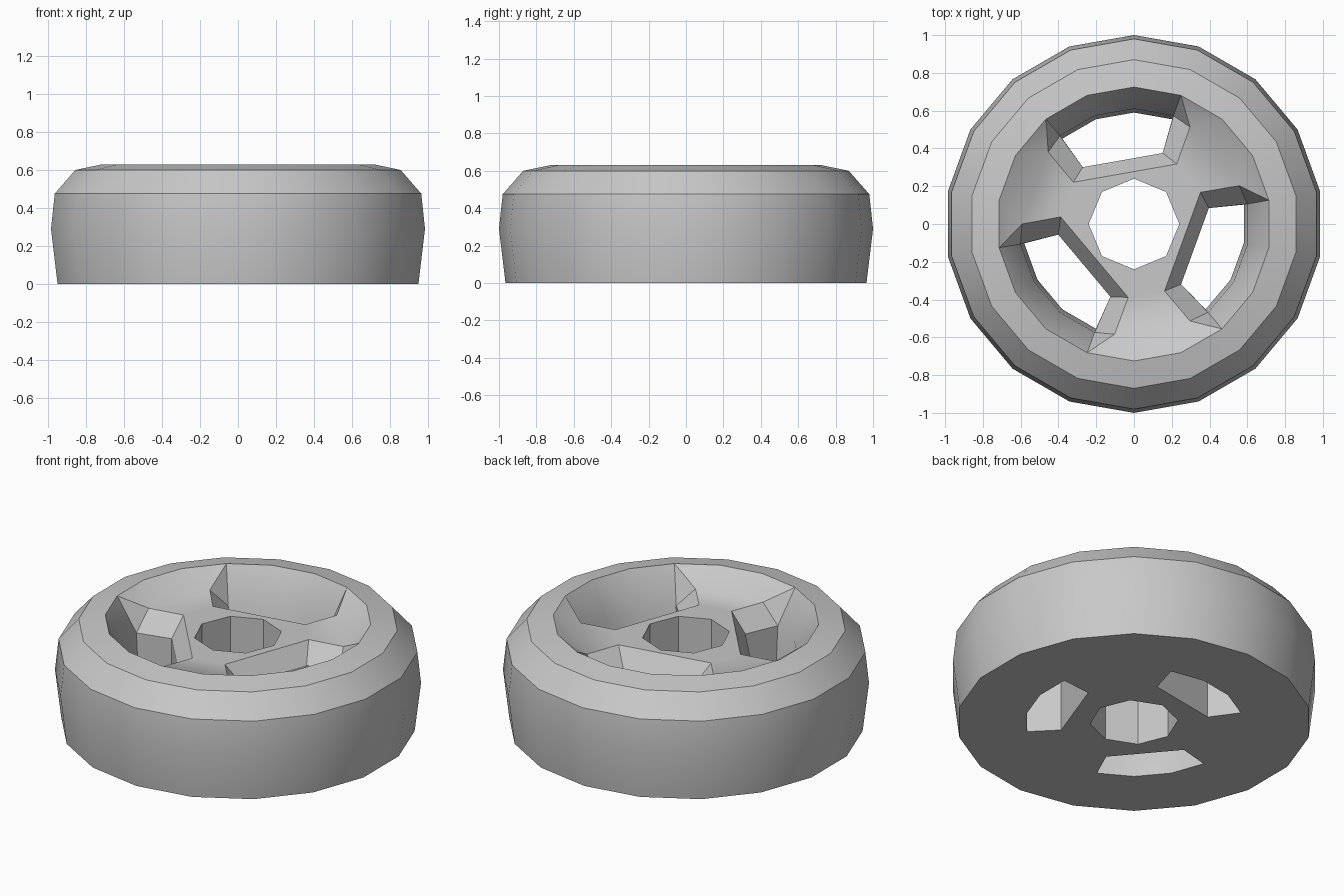
import bpy
import bmesh
from math import sin, cos, radians

cube = bpy.data.objects.get("Cube")
if cube:
    bpy.data.objects.remove(cube)

# Main dimensions
SIDES = 18
STEP = 360 / SIDES
OUTER = [(0.965, 0.0), (1.0, 0.29), (0.98, 0.475), (0.87, 0.6), (0.725, 0.63)]
HUB_TOP, LEDGE = 0.54, 0.43
SPOKE_AXIS = 40

bm = bmesh.new()


def vert(r, angle, z):
    a = radians(angle)
    return bm.verts.new((r * cos(a), r * sin(a), z))


def ring(r, z, count, start):
    return [vert(r, start + 360 * i / count, z) for i in range(count)]


def bridge(low, high, closed=True):
    """Join two equal rows of vertices with quads."""
    n = len(low)
    for i in range(n if closed else n - 1):
        j = (i + 1) % n
        bm.faces.new((low[i], low[j], high[j], high[i]))


def loop_edges(loop):
    """Edges running round a closed loop of vertices."""
    return [bm.edges.get((v, loop[(i + 1) % len(loop)])) for i, v in enumerate(loop)]


def fill(loops):
    """Fill a flat outline, leaving its inner loops open."""
    edges = [e for loop in loops for e in loop_edges(loop)]
    bmesh.ops.triangle_fill(bm, use_beauty=True, edges=edges, normal=(0, 0, 1))


# Tyre: stacked rings, each with a vertex every STEP degrees
rings = [ring(r, z, SIDES, 10) for r, z in OUTER]
for low, high in zip(rings, rings[1:]):
    bridge(low, high)
rim = rings[-1]

# Axle hole
axle_low = ring(0.24, 0, 8, 0)
axle_high = ring(0.24, HUB_TOP, 8, 0)
bridge(axle_low, axle_high)

# Spoke top corners, going round: inner, outer, outer, inner
spokes = []
for k in range(3):
    mid = SPOKE_AXIS + 120 * k
    spokes.append([vert(r, mid + off, HUB_TOP) for r, off in
                   ((0.39, -14.5), (0.593, -20), (0.593, 20), (0.39, 14.5))])

pocket_outlines = []
for k in range(3):
    mid = SPOKE_AXIS + 120 * k
    in_a, out_a, out_b, in_b = spokes[k]
    next_in, next_out = spokes[(k + 1) % 3][:2]
    r = [rim[(6 * k + i) % SIDES] for i in range(7)]

    # Dish wall at the end of the spoke
    bm.faces.new((r[0], r[1], out_a))
    bm.faces.new((r[1], r[2], out_b, out_a))
    bm.faces.new((r[2], r[3], out_b))

    # Pocket: outer wall row, then the two inner corners
    def pocket_row(z, radius):
        row = [vert(radius, mid + 30 + STEP * i, z) for i in range(4)]
        return row + [vert(0.405, mid + 92, z), vert(0.405, mid + 28, z)]

    ledge = pocket_row(LEDGE, 0.61)
    base = pocket_row(0, 0.59)
    bridge(base, ledge)
    bridge(ledge[:4], r[3:], closed=False)
    pocket_outlines.append(base)

    # Bevels from the hub top down into the pocket
    bm.faces.new((r[3], ledge[0], out_b))
    bm.faces.new((out_b, ledge[0], ledge[5], in_b))
    bm.faces.new((in_b, ledge[5], ledge[4], next_in))
    bm.faces.new((next_in, ledge[4], ledge[3], next_out))
    bm.faces.new((next_out, ledge[3], r[6]))

# Hub top: close the loop across each pocket, then fill round the axle hole
hub_outline = [v for spoke in spokes for v in spoke[1:]]
hub_outline = []
for spoke in spokes:
    hub_outline += spoke
fill([hub_outline, axle_high])

# Flat underside with the axle hole and pockets open
fill([rings[0], axle_low] + pocket_outlines)
bmesh.ops.recalc_face_normals(bm, faces=bm.faces)

mesh = bpy.data.meshes.new("wheel")
bm.to_mesh(mesh)
bm.free()

# Plain grey material
grey = bpy.data.materials.new("plain_grey")
grey.use_nodes = True
colour = (0.58, 0.58, 0.58, 1)
grey.diffuse_color = colour
grey.node_tree.nodes["Principled BSDF"].inputs["Base Color"].default_value = colour
mesh.materials.append(grey)

wheel = bpy.data.objects.new("wheel", mesh)
bpy.context.collection.objects.link(wheel)
bpy.ops.object.select_all(action="DESELECT")
wheel.select_set(True)
bpy.context.view_layer.objects.active = wheel
bpy.ops.object.shade_smooth_by_angle(angle=radians(30))
